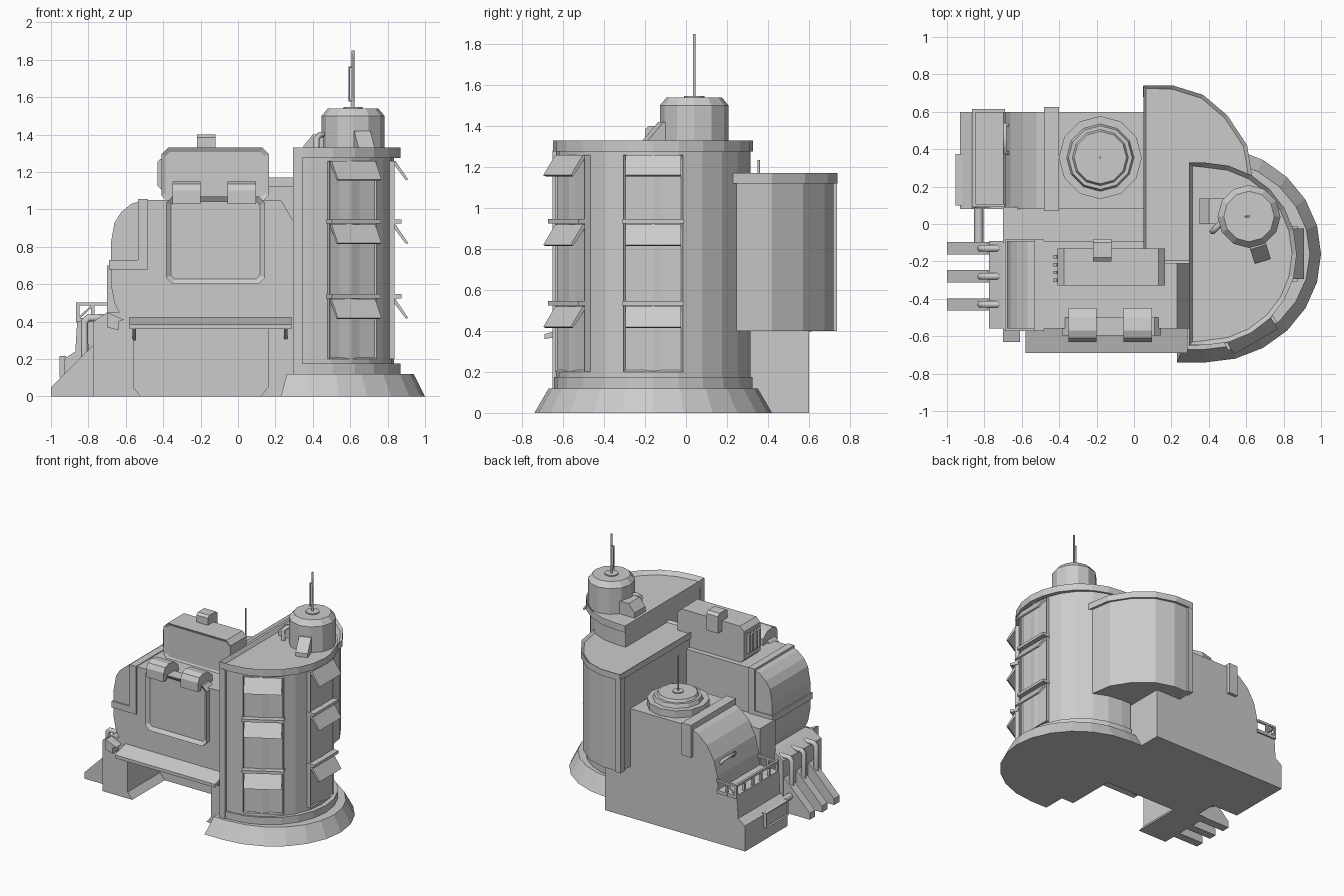
import bpy, bmesh
from math import sin, cos, pi, radians
from mathutils import Vector, Matrix


def prism(name, pts, a, b, axis='z', top=None, inset=None, mat=None):
    """Extrude a 2D outline along an axis; 'top' gives a second outline, 'inset' = (direction, width, depth)."""
    put = {'z': lambda p, h: (p[0], p[1], h),
           'y': lambda p, h: (p[0], h, p[1]),
           'x': lambda p, h: (h, p[0], p[1])}[axis]
    bm = bmesh.new()
    lo = [bm.verts.new(put(p, a)) for p in pts]
    hi = [bm.verts.new(put(p, b)) for p in (top or pts)]
    n = len(pts)
    bm.faces.new(lo)
    bm.faces.new(hi)
    for i in range(n):
        j = (i + 1) % n
        bm.faces.new((lo[i], lo[j], hi[j], hi[i]))
    bmesh.ops.recalc_face_normals(bm, faces=bm.faces)
    if inset:
        bm.normal_update()
        d = Vector(inset[0])
        f = max(bm.faces, key=lambda f: round(f.normal.dot(d), 3))
        bmesh.ops.inset_region(bm, faces=[f], thickness=inset[1], depth=-inset[2])
    if mat:
        bm.transform(mat)
    me = bpy.data.meshes.new(name)
    bm.to_mesh(me)
    bm.free()
    ob = bpy.data.objects.new(name, me)
    bpy.context.collection.objects.link(ob)
    return ob


def box(name, x0, x1, y0, y1, z0, z1, **k):
    return prism(name, [(x0, y0), (x1, y0), (x1, y1), (x0, y1)], z0, z1, **k)


def chamfered(a0, a1, b0, b1, c):
    return [(a0 + c, b0), (a1 - c, b0), (a1, b0 + c), (a1, b1 - c),
            (a1 - c, b1), (a0 + c, b1), (a0, b1 - c), (a0, b0 + c)]


def ring(cx, cy, r, n=12):
    return [(cx + r * cos(2 * pi * i / n), cy + r * sin(2 * pi * i / n)) for i in range(n)]


def pipe(name, pts, r):
    cu = bpy.data.curves.new(name, 'CURVE')
    cu.dimensions = '3D'
    cu.bevel_depth, cu.bevel_resolution, cu.use_fill_caps = r, 1, True
    sp = cu.splines.new('POLY')
    sp.points.add(len(pts) - 1)
    for p, q in zip(sp.points, pts):
        p.co = (*q, 1)
    ob = bpy.data.objects.new(name, cu)
    bpy.context.collection.objects.link(ob)


CX, CY = 0.38, -0.16


def dshape(left, rx, ry, n=12):
    arc = [(CX + rx * cos(t), CY + ry * sin(t)) for t in [-pi / 2 + pi * i / n for i in range(n + 1)]]
    return [(left, CY - ry)] + arc + [(left, CY + ry)]


# round tower: skirt, wall, bands, parapet
prism('tower_skirt', dshape(0.23, 0.62, 0.58), 0, 0.12, top=dshape(0.26, 0.56, 0.51))
prism('tower_wall', dshape(0.30, 0.455, 0.475), 0.1, 1.29)
prism('tower_lower_band', dshape(0.295, 0.49, 0.485), 0.12, 0.175)
prism('tower_parapet', dshape(0.295, 0.49, 0.488), 1.275, 1.33, inset=((0, 0, 1), 0.025, 0.03))
box('tower_front_pilaster', 0.295, 0.345, -0.652, -0.60, 0.12, 1.28)

# tower window columns with sills and sloped shades
for t, r in ((0, 0.45), (-60, 0.462)):
    m = Matrix.Translation((CX, CY, 0)) @ Matrix.Rotation(radians(t), 4, 'Z')
    box('window_column', r - 0.06, r + 0.008, -0.145, 0.145, 0.2, 1.26,
        inset=((1, 0, 0), 0.012, 0.008), mat=m)
    for z in (1.26, 0.92, 0.52):
        prism('window_shade', [(r, z), (r + 0.012, z), (r + 0.08, z - 0.10), (r + 0.068, z - 0.105), (r, z - 0.015)],
              -0.135, 0.135, 'y', mat=m)
    for z in (0.925, 0.525):
        box('window_sill', r - 0.02, r + 0.045, -0.15, 0.15, z, z + 0.022, mat=m)

# turret with mast and small boxes on the tower roof
TX, TY = 0.615, 0.04
prism('turret', ring(TX, TY, 0.168), 1.29, 1.50)
prism('turret_cap', ring(TX, TY, 0.168), 1.50, 1.54, top=ring(TX, TY, 0.135))
prism('turret_disc', ring(TX, TY, 0.05), 1.54, 1.548)
pipe('turret_mast', [(TX, TY, 1.54), (TX, TY, 1.85)], 0.007)
pipe('turret_mast_loop', [(TX, TY, 1.58), (0.595, TY, 1.58), (0.595, TY, 1.76), (TX, TY, 1.76)], 0.005)
prism('roof_box', [(0.35, 1.3), (0.35, 1.34), (0.40, 1.4), (0.48, 1.4), (0.48, 1.3)], 0.0, 0.135, 'y')
pipe('roof_pipe', [(0.42, -0.04, 1.3), (0.42, -0.04, 1.38), (0.44, -0.02, 1.4), (0.48, 0.02, 1.4)], 0.016)
prism('turret_hatch', [(0.14, 1.3), (0.25, 1.3), (0.25, 1.33), (0.17, 1.42), (0.14, 1.42)], -0.045, 0.045, 'y',
      mat=Matrix.Translation((TX, TY, 0)) @ Matrix.Rotation(radians(-73), 4, 'Z'))

# overhanging back room
room = [(0.06, -0.2), (0.40, -0.2), (0.62, 0.2), (0.585, 0.42), (0.49, 0.57), (0.36, 0.675), (0.21, 0.72), (0.06, 0.72)]
rim = [(0.05, -0.21), (0.42, -0.21), (0.64, 0.2), (0.605, 0.42), (0.50, 0.58), (0.37, 0.69), (0.21, 0.74), (0.05, 0.74)]
prism('back_room', room, 0.4, 1.13)
prism('back_room_rim', rim, 1.12, 1.17, inset=((0, 0, 1), 0.02, 0.015))
box('back_room_corner_post', 0.048, 0.09, 0.68, 0.738, 0.4, 1.13)

# front block: rounded upper body over an open bay
body = [(-0.60, 0.38), (-0.66, 0.5), (-0.68, 0.6), (-0.68, 0.82), (-0.66, 0.93), (-0.625, 0.985), (-0.57, 1.03),
        (-0.50, 1.05), (0.23, 1.05), (0.30, 0.93), (0.32, 0.38)]
prism('front_block_body', body, -0.56, -0.09, 'y')
prism('bay_left_pier', [(-0.775, 0), (-0.775, 0.40), (-0.70, 0.45), (-0.6, 0.45), (-0.56, 0.38), (-0.56, 0.05), (-0.52, 0)],
      -0.56, -0.09, 'y')
prism('bay_right_pier', [(0.12, 0), (0.16, 0.05), (0.16, 0.4), (0.34, 0.4), (0.34, 0)], -0.56, -0.09, 'y')
box('bay_back_wall', -0.6, 0.2, -0.16, -0.09, 0, 0.4)
prism('bay_awning', [(-0.55, 0.385), (-0.55, 0.425), (-0.69, 0.385), (-0.69, 0.36)], -0.58, 0.285, 'x')
for x in (-0.565, 0.245):
    prism('awning_bracket', [(-0.55, 0.30), (-0.55, 0.39), (-0.66, 0.37)], x, x + 0.02, 'x')
prism('side_spout', [(-0.70, 0.45), (-0.70, 0.37), (-0.64, 0.355), (-0.64, 0.40), (-0.61, 0.41)], -0.63, -0.55, 'y')

# raised strips around the rounded corner
box('roof_strip', -0.535, -0.48, -0.572, -0.082, 0.68, 1.056)
box('side_strip', -0.69, -0.48, -0.572, -0.082, 0.68, 0.73)

# front door panel with two hinge straps
prism('front_panel', chamfered(-0.385, 0.145, 0.60, 1.07, 0.035), -0.595, -0.5, 'y', inset=((0, -1, 0), 0.03, 0.02))
strap = [(-0.63, 1.03), (-0.63, 1.10), (-0.61, 1.135), (-0.57, 1.15), (-0.50, 1.14), (-0.45, 1.10), (-0.45, 1.04),
         (-0.59, 1.05), (-0.6, 1.03)]
for x in (-0.35, -0.055):
    prism('hinge_strap', strap, x, x + 0.15, 'x')

# machinery box on the roof
prism('roof_unit', chamfered(-0.41, 0.165, 1.04, 1.33, 0.035), -0.33, -0.13, 'y', inset=((0, -1, 0), 0.025, 0.012))
prism('roof_unit_clip', [(-0.2, 1.3), (-0.2, 1.385), (-0.18, 1.4), (-0.1, 1.4), (-0.08, 1.38), (-0.08, 1.25), (-0.13, 1.25),
                         (-0.13, 1.3)], -0.22, -0.12, 'x')
for i in range(4):
    y = -0.31 + i * 0.042
    prism('vent_fin', chamfered(-0.43, -0.39, 1.11, 1.27, 0.015), y, y + 0.018, 'y')

# three buttress feet with bent pipes
for y in (-0.13, -0.28, -0.43):
    prism('buttress_foot', [(-1, 0), (-1, 0.05), (-0.78, 0.27), (-0.7, 0.27), (-0.7, 0)], y - 0.033, y + 0.033, 'y')
    pipe('buttress_pipe', [(-0.82, y, 0.2), (-0.82, y, 0.40), (-0.80, y, 0.42), (-0.72, y, 0.42)], 0.02)

# back block with rounded end and stepped base
back = [(-0.93, 0), (-0.93, 0.2), (-0.87, 0.24), (-0.86, 0.40), (-0.70, 0.40), (-0.69, 0.52), (-0.66, 0.64), (-0.60, 0.74),
        (-0.52, 0.81), (-0.43, 0.85), (0.28, 0.85), (0.28, 0)]
prism('back_block', back, 0.08, 0.60, 'y')
box('middle_link', -0.70, 0.32, -0.1, 0.09, 0, 0.70)
box('back_block_strap', -0.48, -0.40, 0.07, 0.625, 0.62, 0.872)
box('end_panel', -0.955, -0.92, 0.1, 0.375, 0.10, 0.215, inset=((-1, 0, 0), 0.015, 0.008))
pipe('link_pipe', [(-0.83, -0.1, 0.14), (-0.83, 0.1, 0.14)], 0.025)
pipe('end_handle', [(-0.66, 0.38, 0.58), (-0.69, 0.38, 0.62), (-0.69, 0.53, 0.62), (-0.66, 0.53, 0.58)], 0.012)

# balcony with railing
box('balcony_floor', -0.865, -0.69, 0.09, 0.612, 0.395, 0.42)
for z in (0.485,):
    box('rail_outer', -0.865, -0.848, 0.09, 0.612, z, z + 0.017)
    for y in (0.09, 0.597):
        box('rail_end', -0.865, -0.69, y, y + 0.017, z, z + 0.017)
for i in range(6):
    y = 0.09 + i * 0.1013
    box('rail_post', -0.865, -0.848, y, y + 0.017, 0.4, 0.49)
for y in (0.095, 0.605):
    box('rail_mid_post', -0.785, -0.768, y - 0.008, y + 0.008, 0.4, 0.49)
    pipe('rail_brace', [(-0.855, y, 0.415), (-0.775, y, 0.49)], 0.006)

# roof tank with mast on the back block
KX, KY = -0.18, 0.355
prism('tank_base', ring(KX, KY, 0.222), 0.84, 0.905)
prism('tank_ring', ring(KX, KY, 0.18), 0.905, 0.935, top=ring(KX, KY, 0.17))
prism('tank_cap', ring(KX, KY, 0.15), 0.935, 0.955, top=ring(KX, KY, 0.14))
prism('tank_disc', ring(KX, KY, 0.04), 0.955, 0.962)
pipe('tank_mast', [(KX, KY, 0.95), (KX, KY, 1.235)], 0.006)
